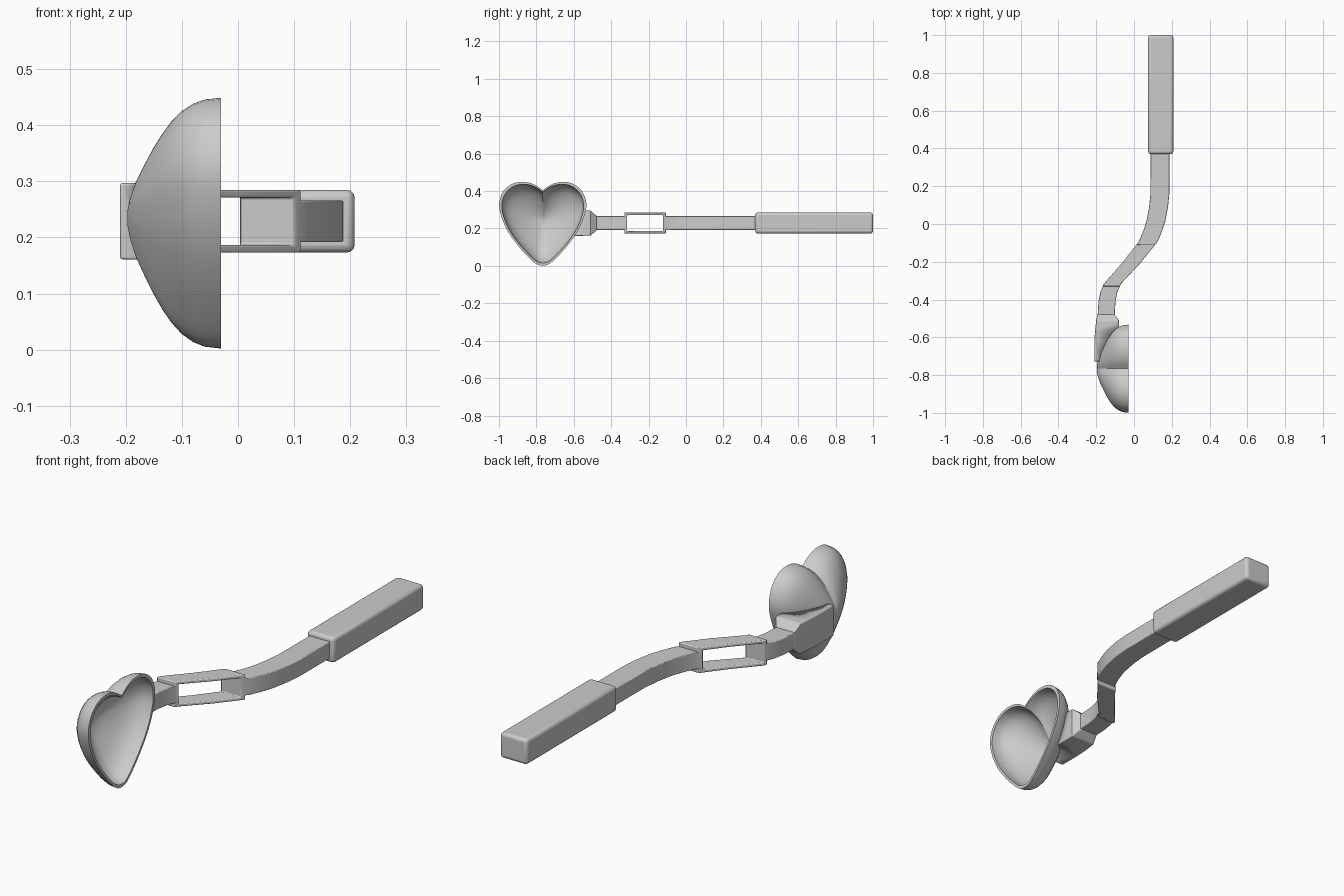
import bpy, bmesh, math
from mathutils import Vector

cube = bpy.data.objects.get("Cube")
if cube:
    bpy.data.objects.remove(cube, do_unlink=True)

grey = bpy.data.materials.new("light_grey")
grey.use_nodes = True
grey.diffuse_color = (0.6, 0.6, 0.6, 1)
grey.node_tree.nodes["Principled BSDF"].inputs["Base Color"].default_value = (0.6, 0.6, 0.6, 1)

MID_Z = 0.229    # height of the arm's centre line
BOWL_Y, BOWL_Z = -0.766, 0.235


def select(ob):
    bpy.ops.object.select_all(action="DESELECT")
    ob.select_set(True)
    bpy.context.view_layer.objects.active = ob


def finish(name, bm, bevel=0.0, angle=35):
    bmesh.ops.recalc_face_normals(bm, faces=bm.faces)
    mesh = bpy.data.meshes.new(name)
    bm.to_mesh(mesh)
    bm.free()
    mesh.materials.append(grey)
    ob = bpy.data.objects.new(name, mesh)
    bpy.context.collection.objects.link(ob)
    if bevel:
        mod = ob.modifiers.new("soft_edges", "BEVEL")
        mod.width, mod.segments = bevel, 3
        mod.limit_method, mod.angle_limit = "ANGLE", math.radians(40)
    select(ob)
    bpy.ops.object.shade_smooth_by_angle(angle=math.radians(angle))
    return ob


def bridge(bm, a, b):
    n = len(a)
    for i in range(n):
        j = (i + 1) % n
        bm.faces.new((a[i], a[j], b[j], b[i]))


def loft(name, sections, bevel=0.0):
    """Skin rectangles given as (y, x min, x max, half height)."""
    bm = bmesh.new()
    rings = []
    for y, x0, x1, h in sections:
        corners = ((x0, -h), (x1, -h), (x1, h), (x0, h))
        rings.append([bm.verts.new((x, y, MID_Z + z)) for x, z in corners])
    for a, b in zip(rings, rings[1:]):
        bridge(bm, a, b)
    bm.faces.new(rings[0])
    bm.faces.new(rings[-1])
    return finish(name, bm, bevel)


# S-shaped arm: (y, x of right side, width)
ARM = [(-0.49, -0.193, 0.09), (-0.41, -0.188, 0.09), (-0.36, -0.178, 0.09),
       (-0.317, -0.16, 0.09), (-0.21, -0.066, 0.097), (-0.095, 0.024, 0.1),
       (-0.04, 0.048, 0.1), (0.016, 0.066, 0.1), (0.09, 0.08, 0.1),
       (0.16, 0.087, 0.1), (0.4, 0.088, 0.1)]


def sides(y):
    for (y0, a, w), (y1, b, v) in zip(ARM, ARM[1:]):
        if y <= y1:
            t = (y - y0) / (y1 - y0)
            return a + (b - a) * t, a + w + (b + v - a - w) * t


def arm(name, start, end):
    ys = [start] + [s[0] for s in ARM if start < s[0] < end] + [end]
    loft(name, [(y, *sides(y), 0.037) for y in ys], 0.003)


arm("front_arm", -0.49, -0.317)
arm("rear_arm", -0.12, 0.4)

# Open frame in the arm
bm = bmesh.new()
ys = [-0.33, -0.317, -0.26, -0.21, -0.16, -0.12, -0.108]
outline = [(y, 1) for y in ys] + [(y, -1) for y in reversed(ys)]
rings = []
for inner in (False, True):
    for side in (0, 1):
        ring = []
        for y, s in outline:
            if inner:
                y = -0.219 + (y + 0.219) * 0.86
            ring.append(bm.verts.new((sides(y)[side], y, MID_Z + s * (0.042 if inner else 0.056))))
        rings.append(ring)
out_r, out_l, in_r, in_l = rings
for a, b in ((out_r, out_l), (out_l, in_l), (in_l, in_r), (in_r, out_r)):
    bridge(bm, a, b)
finish("arm_frame", bm, 0.004)

# Grip
loft("handle_grip", [(0.37, 0.075, 0.208, 0.056), (1.0, 0.075, 0.208, 0.056)], 0.014)

# Heart outline, smoothed through half a dozen points and mirrored
HALF = [(0, 0.405), (0.045, 0.435), (0.1, 0.449), (0.16, 0.44), (0.21, 0.4),
        (0.233, 0.335), (0.222, 0.265), (0.187, 0.185), (0.13, 0.105),
        (0.065, 0.035), (0.03, 0.008), (0, 0.002)]


def heart():
    p = [Vector((y, z - BOWL_Z)) for y, z in HALF]
    q = [p[0] * 2 - p[1]] + p + [Vector((-p[-2].x, p[-2].y))]
    pts = []
    for a, b, c, d in zip(q, q[1:], q[2:], q[3:]):
        for k in range(3):
            t = k / 3
            pts.append(0.5 * (2 * b + (c - a) * t + (2 * a - 5 * b + 4 * c - d) * t * t
                              + (3 * b - a - 3 * c + d) * t ** 3))
    pts.append(p[-1])
    return pts + [Vector((-v.x, v.y)) for v in reversed(pts[1:-1])]


# Bowl depth: (share of the outline, x)
DEPTH = [(1, -0.03), (0.985, -0.06), (0.95, -0.08), (0.89, -0.1), (0.8, -0.119),
         (0.7, -0.135), (0.58, -0.151), (0.45, -0.166), (0.3, -0.182),
         (0.15, -0.193), (0.06, -0.197)]


def shell(bm, scale, depth):
    first = prev = None
    for s, x in DEPTH:
        x = -0.03 + (x + 0.03) * depth
        ring = [bm.verts.new((x, BOWL_Y + v.x * s * scale, BOWL_Z + v.y * s * scale)) for v in heart()]
        if prev:
            bridge(bm, prev, ring)
        first, prev = first or ring, ring
    bm.faces.new(prev)
    return first


bm = bmesh.new()
bridge(bm, shell(bm, 1, 1), shell(bm, 0.94, 0.93))
finish("heart_bowl", bm, angle=45)

# Bracket behind the bowl, trimmed to the bowl's shape
bracket = loft("bowl_bracket", [
    (-0.478, -0.192, -0.103, 0.038), (-0.51, -0.2, -0.08, 0.067),
    (-0.56, -0.206, -0.08, 0.068), (-0.62, -0.21, -0.08, 0.068),
    (-0.728, -0.21, -0.08, 0.068)], 0.004)
bm = bmesh.new()
bm.faces.new(shell(bm, 0.985, 0.985))
cutter = finish("bracket_cutter", bm)
cutter.hide_render = True
trim = bracket.modifiers.new("trim", "BOOLEAN")
trim.operation, trim.solver, trim.object = "DIFFERENCE", "EXACT", cutter
select(bracket)
for name in [m.name for m in bracket.modifiers if m.type in {"BEVEL", "BOOLEAN"}]:
    bpy.ops.object.modifier_apply(modifier=name)
bpy.data.objects.remove(cutter, do_unlink=True)
